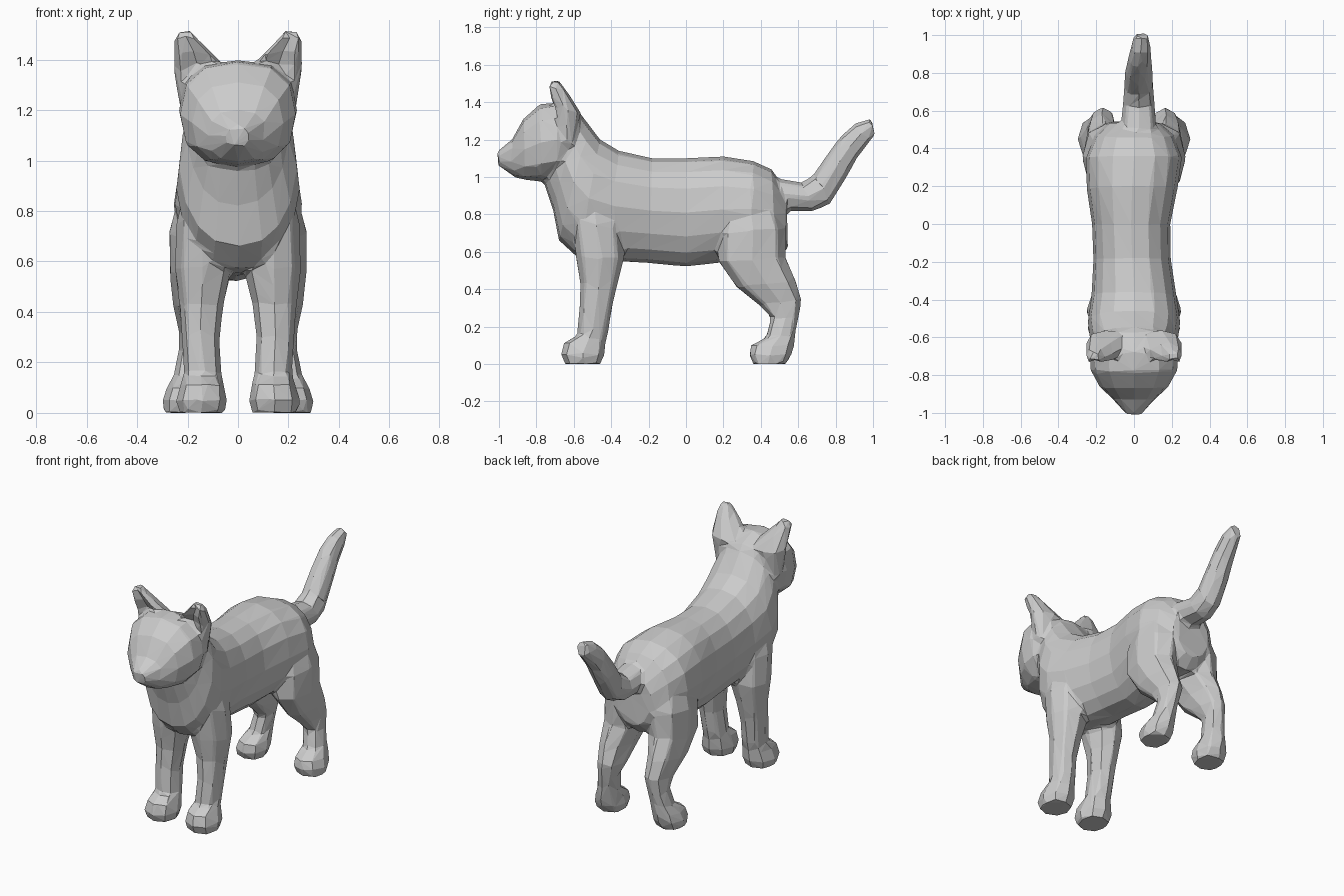
import bpy, bmesh, math
from mathutils import Vector

default_cube = bpy.data.objects.get("Cube")
if default_cube:
    bpy.data.objects.remove(default_cube, do_unlink=True)

# One plain grey for the whole animal
grey = bpy.data.materials.new("light_grey")
grey.use_nodes = True
colour = (.6, .6, .6, 1)
grey.diffuse_color = colour
grey.node_tree.nodes["Principled BSDF"].inputs["Base Color"].default_value = colour


def section_ring(section, sides, squareness, cup, taper):
    """Points around one cross-section: two outline points in the y-z plane,
    a half width and a centre in x. Cup pulls the first point inwards and
    taper narrows the half next to the last point."""
    ya, za, yb, zb, half_width, centre_x = section
    first, last = Vector((centre_x, ya, za)), Vector((centre_x, yb, zb))
    middle, reach = (first + last) / 2, (first - last) / 2
    points = []
    for i in range(sides):
        angle = math.tau * i / sides
        c, s = math.cos(angle), math.sin(angle)
        c = math.copysign(abs(c) ** squareness, c)
        s = math.copysign(abs(s) ** squareness, s)
        s *= 1 + taper * min(c, 0)
        if i == 0:
            c -= cup
        points.append(middle + reach * c + Vector((half_width * s, 0, 0)))
    return points


def loft(bm, sections, sides=8, squareness=.9, cup=0, taper=0, mirror=1):
    """Skin a row of cross-sections and close both ends."""
    rings = []
    for section in sections:
        points = section_ring(section, sides, squareness, cup, taper)
        rings.append([bm.verts.new((p.x * mirror, p.y, p.z)) for p in points])
    for lower, upper in zip(rings, rings[1:]):
        for i in range(sides):
            j = (i + 1) % sides
            bm.faces.new((lower[i], lower[j], upper[j], upper[i]))
    bm.faces.new(rings[0])
    bm.faces.new(rings[-1])


bm = bmesh.new()

# Torso and neck: top y, z / bottom y, z / half width / centre x
loft(bm, [
    (.535, .92, .545, .62, .13, 0),
    (.46, 1.04, .48, .55, .21, 0),
    (.36, 1.085, .34, .56, .255, 0),
    (.2, 1.11, .17, .54, .24, -.01),
    (0, 1.1, 0, .52, .207, -.015),
    (-.18, 1.1, -.2, .54, .205, -.01),
    (-.36, 1.14, -.4, .55, .225, 0),
    (-.46, 1.2, -.58, .57, .245, 0),
    (-.52, 1.28, -.68, .66, .235, 0),
    (-.58, 1.36, -.71, .82, .2, 0),
    (-.66, 1.36, -.77, 1, .16, 0),
], sides=16, squareness=.85, taper=.12)

# Head, from the nose to the nape
loft(bm, [
    (-1.01, 1.135, -1.005, 1.06, .04, 0),
    (-.93, 1.2, -.91, .995, .12, 0),
    (-.87, 1.31, -.86, .985, .18, 0),
    (-.78, 1.39, -.77, .975, .23, 0),
    (-.68, 1.4, -.69, 1, .235, 0),
    (-.56, 1.34, -.6, 1.02, .185, 0),
], sides=12, squareness=.8)

# Upswept tail
loft(bm, [
    (.45, 1, .45, .82, .1, .025),
    (.62, .97, .68, .815, .085, .025),
    (.68, 1.01, .77, .855, .078, .025),
    (.76, 1.13, .86, 1, .073, .025),
    (.83, 1.225, .915, 1.1, .063, .03),
    (.9, 1.285, .975, 1.18, .053, .035),
    (.99, 1.315, 1.012, 1.225, .038, .04),
])

# Paired parts: front y, z / back y, z / half width / centre x
ear = [
    (-.67, 1.17, -.6, 1.17, .045, .18),
    (-.7, 1.27, -.58, 1.26, .065, .175),
    (-.72, 1.37, -.56, 1.34, .11, .147),
    (-.75, 1.44, -.61, 1.42, .075, .18),
    (-.75, 1.49, -.65, 1.48, .045, .208),
    (-.73, 1.515, -.68, 1.515, .025, .205),
]
front_leg = [
    (-.65, 0, -.455, 0, .092, .145),
    (-.67, .05, -.435, .05, .102, .145),
    (-.655, .115, -.43, .11, .088, .14),
    (-.585, .15, -.415, .17, .075, .14),
    (-.57, .3, -.395, .3, .075, .148),
    (-.565, .43, -.365, .43, .088, .145),
    (-.59, .57, -.33, .57, .115, .137),
    (-.61, .75, -.35, .75, .115, .13),
    (-.56, .95, -.42, .93, .1, .1),
]
hind_leg = [
    (.355, 0, .535, 0, .088, .21),
    (.335, .05, .565, .05, .095, .205),
    (.345, .1, .58, .1, .083, .2),
    (.425, .14, .585, .16, .065, .19),
    (.455, .25, .605, .26, .06, .175),
    (.395, .31, .62, .34, .07, .165),
    (.27, .41, .585, .45, .088, .17),
    (.17, .55, .535, .57, .115, .157),
    (.17, .7, .535, .73, .135, .14),
    (.25, .9, .47, .92, .12, .1),
]
for mirror in (1, -1):
    loft(bm, ear, cup=.7, mirror=mirror)
    loft(bm, front_leg, mirror=mirror)
    loft(bm, hind_leg, mirror=mirror)

bmesh.ops.recalc_face_normals(bm, faces=bm.faces[:])
mesh = bpy.data.meshes.new("animal_body")
bm.to_mesh(mesh)
bm.free()
mesh.materials.append(grey)
animal = bpy.data.objects.new("animal_body", mesh)
bpy.context.collection.objects.link(animal)

# Merge the parts into one skin, soften the joints, then cut to large facets
merge = animal.modifiers.new("merge", "REMESH")
merge.mode = "VOXEL"
merge.voxel_size = .012
soften = animal.modifiers.new("soften", "SMOOTH")
soften.factor = .5
soften.iterations = 8
facet = animal.modifiers.new("facet", "DECIMATE")
facet.ratio = .018
